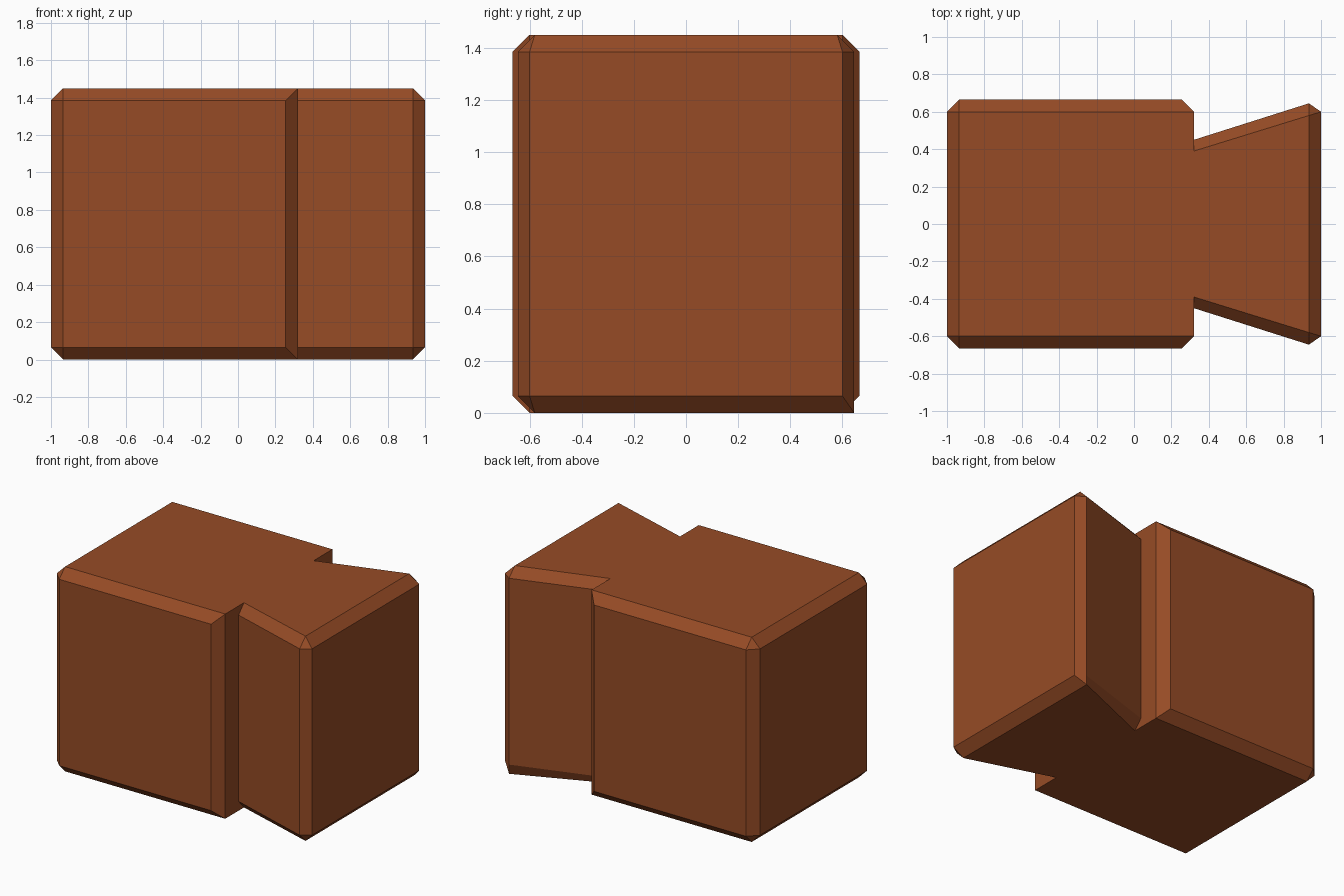
import bpy, bmesh

if "Cube" in bpy.data.objects:
    bpy.data.objects.remove(bpy.data.objects["Cube"])

H, B = 1.45, 0.065          # height and chamfer width

mat = bpy.data.materials.new("brown")
mat.diffuse_color = (0.305, 0.071, 0.019, 1)
mat.use_nodes = True
mat.node_tree.nodes["Principled BSDF"].inputs["Base Color"].default_value = mat.diffuse_color

# half outline of the wall, and the inset corners of the top and bottom caps
WALL = {"A": (-1, .6), "B": (-1 + B, .665), "C": (.255, .665),
        "E": (.32, .45), "F": (1 - B, .645), "G": (1, .6)}
CAP = {"a": (-1 + B, .6), "d": (.32, .6), "e": (.32, .39), "f": (1 - B, .58)}

bm = bmesh.new()
V = {}
for side in (-1, 1):
    for top in (0, 1):
        for k, (x, y) in WALL.items():
            V[k, side, top] = bm.verts.new((x, side * y, H - B if top else B))
        for k, (x, y) in CAP.items():
            if k == "f" and side == 1 and not top:
                y = .645        # the flare has no chamfer at the back bottom
            V[k, side, top] = bm.verts.new((x, side * y, H if top else 0))


def face(*keys):
    bm.faces.new([V[k] for k in keys])


for s in (-1, 1):
    # upright walls and corner chamfers
    for p, q in ("AB", "BC", "Cd", "EF", "FG"):
        face((p, s, 0), (q, s, 0), (q, s, 1), (p, s, 1))
    # step into the neck
    face(("d", s, 0), ("d", s, 1), ("e", s, 1), ("E", s, 1), ("E", s, 0), ("e", s, 0))
    # chamfers along the long sides
    for t in (0, 1):
        for loop in ("ABa", "BCda", "eEFf", "FGf"):
            face(*[(k, s, t) for k in loop])

# end walls, their chamfers, and the caps
for k, c in ("Aa", "Gf"):
    face((k, -1, 0), (k, 1, 0), (k, 1, 1), (k, -1, 1))
    for t in (0, 1):
        face((k, -1, t), (k, 1, t), (c, 1, t), (c, -1, t))
for t in (0, 1):
    face(*[(k, -1, t) for k in "adef"], *[(k, 1, t) for k in "feda"])

bmesh.ops.recalc_face_normals(bm, faces=bm.faces[:])
me = bpy.data.meshes.new("dovetail_block")
bm.to_mesh(me)
bm.free()
me.materials.append(mat)
ob = bpy.data.objects.new("dovetail_block", me)
bpy.context.collection.objects.link(ob)
